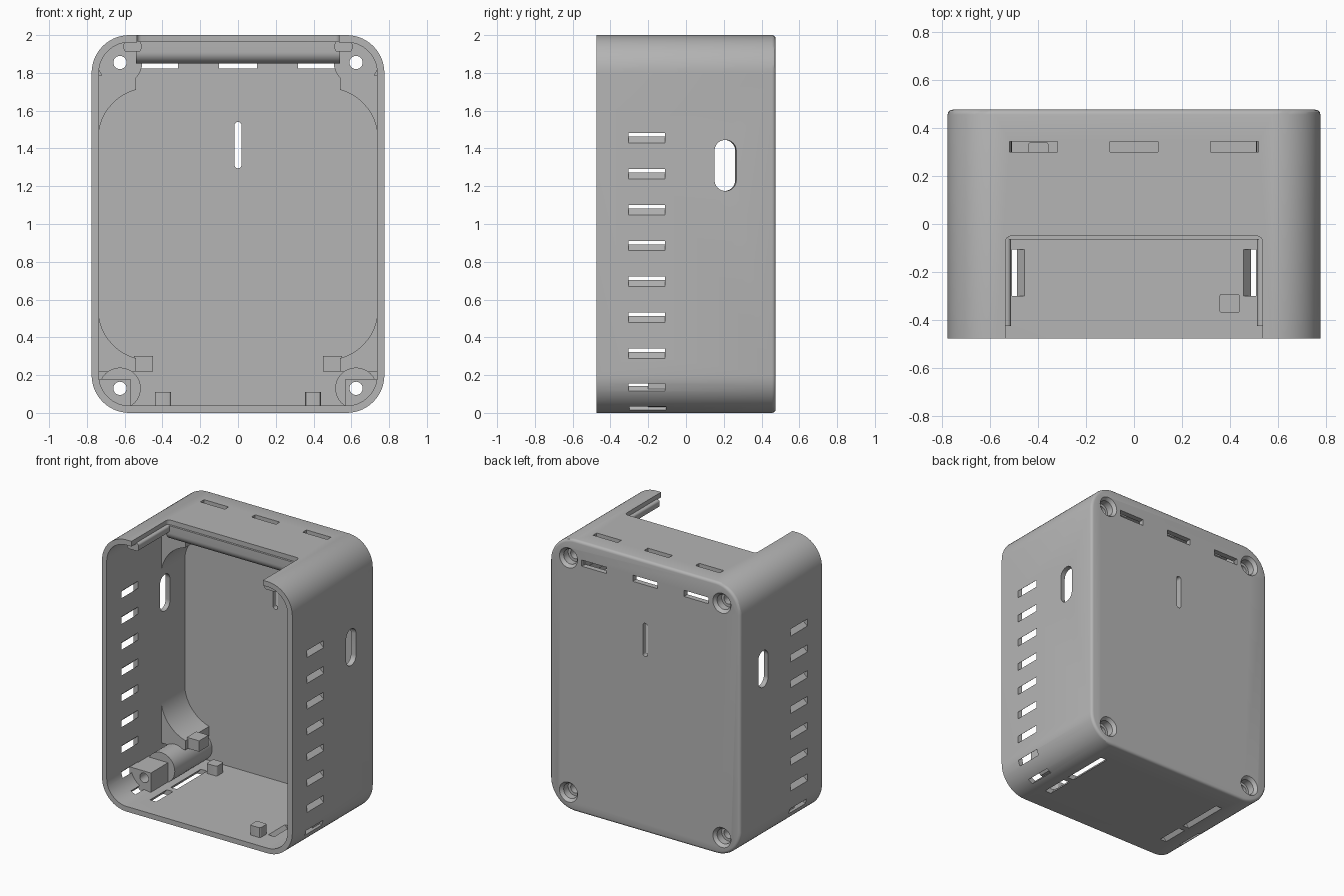
import bpy, bmesh
from math import sin, cos, pi, radians

if "Cube" in bpy.data.objects:
    bpy.data.objects.remove(bpy.data.objects["Cube"])

grey = bpy.data.materials.new("matte grey")
grey.use_nodes = True
COLOUR = (0.46, 0.46, 0.46, 1)
grey.diffuse_color = COLOUR
grey.node_tree.nodes["Principled BSDF"].inputs["Base Color"].default_value = COLOUR

SIDES = (-1, 1)


def arc(cx, cy, r, a0, a1, n=10):
    return [(cx + r * cos(radians(a0 + (a1 - a0) * i / n)),
             cy + r * sin(radians(a0 + (a1 - a0) * i / n))) for i in range(n + 1)]


def rect(x0, x1, y0, y1, r=0.0, n=10):
    if r == 0:
        return [(x0, y0), (x1, y0), (x1, y1), (x0, y1)]
    return (arc(x0 + r, y0 + r, r, 180, 270, n) + arc(x1 - r, y0 + r, r, 270, 360, n)
            + arc(x1 - r, y1 - r, r, 0, 90, n) + arc(x0 + r, y1 - r, r, 90, 180, n))


def mirror(pts, s):
    return [(s * a, b) for a, b in pts]


def prism(bm, pts, axis, lo, hi, shift_lo=(0, 0), shift_hi=(0, 0)):
    """Extrude a 2D outline along an axis, optionally slanted."""
    rings = []
    for d, (sa, sb) in ((lo, shift_lo), (hi, shift_hi)):
        ring = []
        for a, b in pts:
            co = [a + sa, b + sb]
            co.insert("xyz".index(axis), d)
            ring.append(bm.verts.new(co))
        rings.append(ring)
    loft(bm, rings)


def loft(bm, rings):
    for r0, r1 in zip(rings, rings[1:]):
        for i in range(len(r0)):
            j = (i + 1) % len(r0)
            bm.faces.new((r0[i], r0[j], r1[j], r1[i]))
    bm.faces.new(rings[0])
    bm.faces.new(rings[-1])


def lathe(bm, cx, cz, profile, n=32):
    """Turned shape about an axis along y; profile holds (radius, y)."""
    loft(bm, [[bm.verts.new((cx + r * cos(2 * pi * i / n), y, cz + r * sin(2 * pi * i / n)))
               for i in range(n)] for r, y in profile])


def finish(bm, name):
    bmesh.ops.recalc_face_normals(bm, faces=bm.faces[:])
    me = bpy.data.meshes.new(name)
    bm.to_mesh(me)
    bm.free()
    ob = bpy.data.objects.new(name, me)
    bpy.context.collection.objects.link(ob)
    me.materials.append(grey)
    return ob


def activate(ob):
    bpy.ops.object.select_all(action='DESELECT')
    ob.select_set(True)
    bpy.context.view_layer.objects.active = ob


def cut(ob, cutter):
    activate(ob)
    mod = ob.modifiers.new("cut", 'BOOLEAN')
    mod.operation = 'DIFFERENCE'
    mod.solver = 'EXACT'
    mod.object = cutter
    bpy.ops.object.modifier_apply(modifier=mod.name)


def smooth(ob):
    activate(ob)
    bpy.ops.object.shade_smooth_by_angle(angle=radians(30))


# Outer case with a softened back edge
bm = bmesh.new()
prism(bm, rect(-0.775, 0.775, 0, 2, 0.2, 14), 'y', -0.475, 0.475)
back = [e for e in bm.edges if all(v.co.y > 0.47 for v in e.verts)]
bmesh.ops.recalc_face_normals(bm, faces=bm.faces[:])
bmesh.ops.bevel(bm, geom=back, offset=0.02, segments=3, profile=0.5, affect='EDGES')
case = finish(bm, "case_shell")

# Hollow and top notch
bm = bmesh.new()
prism(bm, rect(-0.737, 0.737, 0.038, 1.962, 0.162, 14), 'y', -0.6, 0.435)
hollow = finish(bm, "hollow_cutter")

bm = bmesh.new()
prism(bm, rect(-0.535, 0.535, -0.7, -0.05, 0.025, 4), 'z', 1.9, 2.1)
notch = finish(bm, "notch_cutter")

# Slots
bm = bmesh.new()
for s in SIDES:
    # slanted side louvres
    for i in range(8):
        z = 1.455 - 0.19 * i
        prism(bm, rect(-0.305, -0.11, z - 0.026, z + 0.026), 'x', s * 0.71, s * 0.80,
              (0, 0.057), (0, -0.022))
    # rounded cable openings
    prism(bm, rect(0.15, 0.265, 1.175, 1.445, 0.057), 'x', s * 0.70, s * 0.80,
          (-0.01, 0), (0.005, 0))
    # floor slots
    for x, y0, y1 in ((0.48, -0.3, -0.105), (0.48, -0.06, 0.29), (0.655, -0.3, -0.105)):
        prism(bm, mirror(rect(x - 0.025, x + 0.025, y0, y1), s), 'z', -0.03, 0.09,
              (s * 0.055, 0), (s * -0.04, 0))
# upper vents in the top and the back
for x in (-0.417, 0, 0.417):
    prism(bm, rect(x - 0.1, x + 0.1, 0.30, 0.343), 'z', 1.9, 2.1)
    prism(bm, rect(x - 0.1, x + 0.1, 1.822, 1.868), 'y', 0.39, 0.6)
# hanging slot in the back
prism(bm, rect(-0.018, 0.018, 1.295, 1.54, 0.017), 'y', 0.39, 0.6)
slots = finish(bm, "slot_cutter")

# Screw holes with counterbores
SCREWS = [(s * 0.625, z) for s in SIDES for z in (0.13, 1.855)]
bm = bmesh.new()
for x, z in SCREWS:
    lathe(bm, x, z, [(0.035, -0.6), (0.035, 0.40), (0.055, 0.40), (0.055, 0.452),
                     (0.075, 0.477), (0.075, 0.6)])
holes = finish(bm, "screw_cutter")

for c in (hollow, notch, slots, holes):
    cut(case, c)
smooth(case)

for s, side in ((-1, "right"), (1, "left")):
    # Screw posts
    for x, z, r, level in ((s * 0.625, 0.13, 0.11, "lower"), (s * 0.625, 1.855, 0.118, "upper")):
        bm = bmesh.new()
        lathe(bm, x, z, [(r, 0.0 if level == "lower" else 0.16), (r, 0.45)])
        post = finish(bm, f"{level}_{side}_screw_post")
        cut(post, holes)
        smooth(post)
    bm = bmesh.new()
    prism(bm, mirror([(0.57, 0.03), (0.66, 0.03), (0.745, 0.12), (0.745, 0.18), (0.57, 0.18)], s),
          'y', -0.2, 0.02)
    block = finish(bm, f"lower_{side}_post_block")
    cut(block, holes)
    smooth(block)

    # Concave corner gussets
    bm = bmesh.new()
    prism(bm, mirror([(0.75, 0.22), (0.75, 0.55)] + arc(0.47, 0.55, 0.27, 0, -75) + [(0.54, 0.22)], s),
          'y', 0.16, 0.45)
    prism(bm, mirror([(0.75, 1.785), (0.75, 1.45)] + arc(0.47, 1.45, 0.27, 0, 75) + [(0.54, 1.785)], s),
          'y', 0.16, 0.45)
    gusset = finish(bm, f"{side}_corner_gussets")
    cut(gusset, holes)
    smooth(gusset)

    # Board rest beside the lower gusset
    bm = bmesh.new()
    prism(bm, mirror(rect(0.45, 0.55, 0.22, 0.30), s), 'y', 0.19, 0.30)
    finish(bm, f"{side}_board_rest")

    # Floor block
    y = -0.37 if s > 0 else 0.26
    bm = bmesh.new()
    prism(bm, mirror(rect(0.355, 0.44, y, y + 0.08, 0.012, 3), s), 'z', 0.03, 0.11)
    smooth(finish(bm, f"{side}_floor_block"))

    # Rail along the notch
    bm = bmesh.new()
    prism(bm, mirror(rect(0.512, 0.605, 1.912, 1.968, 0.016, 4), s), 'y', -0.425, -0.03)
    smooth(finish(bm, f"{side}_notch_rail"))

# Rounded bar along the back of the notch
bm = bmesh.new()
prism(bm, [(-0.065, 1.965)] + arc(-0.005, 1.91, 0.06, 180, 270, 8) + [(0.03, 1.85), (0.09, 1.965)],
      'x', -0.54, 0.54)
smooth(finish(bm, "notch_back_bar"))

for c in (hollow, notch, slots, holes):
    bpy.data.objects.remove(c)
